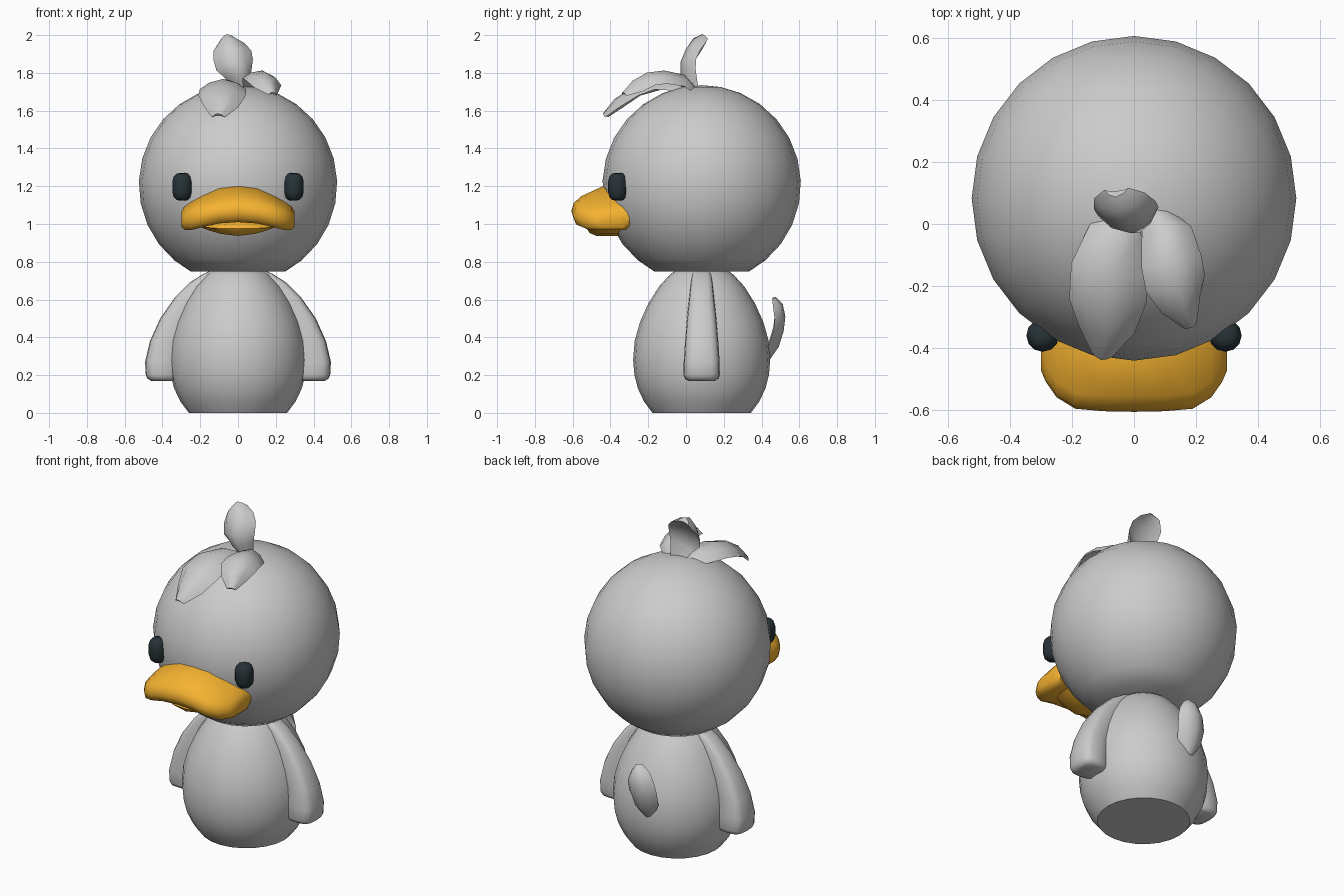
import bpy, bmesh, math
from mathutils import Vector as V

if "Cube" in bpy.data.objects:
    bpy.data.objects.remove(bpy.data.objects["Cube"])


def material(name, rgb):
    m = bpy.data.materials.new(name)
    m.diffuse_color = (*rgb, 1)
    m.use_nodes = True
    m.node_tree.nodes["Principled BSDF"].inputs["Base Color"].default_value = m.diffuse_color
    return m


YELLOW = material("beak_yellow", (0.92, 0.45, 0.03))
DARK = material("eye_dark", (0.02, 0.032, 0.037))


def loft(name, sections, mat=None, mirror=False, angle=45):
    """Skin equal-length closed sections and cap both ends."""
    bm = bmesh.new()
    rings = [[bm.verts.new(p) for p in s] for s in sections]
    n = len(rings[0])
    for a, b in zip(rings, rings[1:]):
        for i in range(n):
            j = (i + 1) % n
            bm.faces.new((a[i], a[j], b[j], b[i]))
    bm.faces.new(rings[0])
    bm.faces.new(rings[-1])
    bmesh.ops.remove_doubles(bm, verts=bm.verts, dist=0.0005)
    bmesh.ops.recalc_face_normals(bm, faces=bm.faces)
    me = bpy.data.meshes.new(name)
    bm.to_mesh(me)
    bm.free()
    ob = bpy.data.objects.new(name, me)
    bpy.context.collection.objects.link(ob)
    if mat:
        me.materials.append(mat)
    if mirror:
        ob.modifiers.new("mirror", 'MIRROR')
    bpy.ops.object.select_all(action='DESELECT')
    ob.select_set(True)
    bpy.context.view_layer.objects.active = ob
    bpy.ops.object.shade_smooth_by_angle(angle=math.radians(angle))
    return ob


def circle(x, y, z, r, n=24):
    return [V((x + r * math.sin(i * math.tau / n), y + r * math.cos(i * math.tau / n), z))
            for i in range(n)]


CY = 0.083  # shared axis of head and body

# Head: sphere cut flat underneath
lats = [-61.3] + list(range(-50, 80, 13)) + [79, 89.9]
loft("head", [circle(0, CY, 1.21 + 0.525 * math.sin(math.radians(a)),
                     0.525 * math.cos(math.radians(a))) for a in lats])

# Body: egg with flat base
profile = [(0, .26), (.06, .305), (.13, .338), (.2, .356), (.28, .363), (.38, .355), (.48, .327),
           (.58, .282), (.67, .225), (.73, .17), (.76, .13)]
loft("body", [circle(0, CY, z, r) for z, r in profile])

# Arms: flattened rounded sections hugging the body
arm = []
for z, x0, x1, h in [(.755, .05, .14, .04), (.735, .07, .185, .05), (.69, .11, .255, .058),
                     (.61, .17, .335, .066), (.5, .23, .412, .078), (.38, .29, .466, .088),
                     (.27, .31, .492, .095), (.2, .32, .488, .096), (.18, .325, .478, .088),
                     (.17, .335, .46, .07)]:
    ring = []
    for i in range(16):
        c, s = math.cos(i * math.tau / 16), math.sin(i * math.tau / 16)
        ring.append(V(((x0 + x1) / 2 + (x1 - x0) / 2 * math.copysign(abs(c) ** .6, c),
                       CY + h * math.copysign(abs(s) ** .6, s), z)))
    arm.append(ring)
loft("arms", arm, mirror=True, angle=60)

# Eyes: rounded upright pebbles
eye = [(-.073, .012), (-.07, .03), (-.055, .045), (-.028, .053), (.028, .053), (.055, .045),
       (.07, .03), (.073, .012)]
loft("eyes", [circle(.295, -.36, 1.197 + z, r, 12) for z, r in eye], DARK, mirror=True, angle=60)


# Beak halves: side-profile sections swept across x
def bill(name, rows):
    def section(x, top, tf, bot, yf, yt, yb):
        pts = [(yt + .08, top - .01), (yt, top), (yf + .05, tf + (top - tf) * .4),
               (yf + .012, tf), (yf, tf * .6 + bot * .4), (yf + .015, bot + .015),
               (yf + .05, bot), (yb - .02, bot), (yb, bot + .02)]
        return [V((x, y, z)) for y, z in pts]
    full = [(-r[0], *r[1:]) for r in reversed(rows[1:])] + rows
    loft(name, [section(*r) for r in full], YELLOW, angle=50)


bill("upper_beak", [
    (0, 1.2, 1.11, 1.01, -.607, -.44, -.33), (.1, 1.188, 1.10, 1.003, -.605, -.43, -.33),
    (.19, 1.148, 1.083, .983, -.597, -.40, -.31), (.25, 1.115, 1.065, .967, -.56, -.37, -.3),
    (.285, 1.09, 1.05, .97, -.51, -.35, -.3), (.3, 1.065, 1.035, .985, -.475, -.36, -.315)])
bill("lower_beak", [
    (0, 1.03, 1.0, .937, -.525, -.45, -.34), (.09, 1.02, .995, .948, -.515, -.44, -.33),
    (.15, 1.01, .99, .965, -.485, -.42, -.32), (.19, 1.0, .99, .98, -.45, -.40, -.31)])


# Feathers: curved leaves with a crescent cross-section
def feather(name, rows, up, thick=.028, hollow=-.006):
    pts = [V(r[:3]) for r in rows]
    out = []
    for i, p in enumerate(pts):
        t = (pts[min(i + 1, len(pts) - 1)] - pts[max(i - 1, 0)]).normalized()
        side = t.cross(V(up)).normalized()
        nrm = side.cross(t)
        w = rows[i][3]
        k = min(1, w / .07)
        us = [-1, -.6, 0, .6, 1]
        ring = [p + side * w * u + nrm * k * (thick * (1 - u * u) - thick * u * u) for u in us]
        ring += [p + side * w * u + nrm * k * (hollow * (1 - u * u) - thick * u * u)
                 for u in (.6, 0, -.6)]
        out.append(ring)
    loft(name, out, angle=55)


feather("hair_upright", [(.03, .045, 1.70, .035), (.01, .005, 1.79, .075), (-.015, .005, 1.85, .102),
                         (-.03, .03, 1.91, .104), (-.05, .065, 1.96, .085),
                         (-.058, .1, 1.99, .04)], (0, -1, .5), thick=.035, hollow=-.015)
feather("hair_front", [(.02, .05, 1.70, .04), (-.05, -.04, 1.735, .1), (-.08, -.15, 1.74, .125),
                       (-.085, -.26, 1.705, .125), (-.09, -.36, 1.64, .09),
                       (-.105, -.43, 1.575, .035)], (0, 0, 1))
feather("hair_side", [(.06, .05, 1.70, .04), (.105, -.02, 1.765, .085), (.125, -.12, 1.785, .1),
                      (.14, -.2, 1.775, .1), (.16, -.27, 1.735, .07),
                      (.185, -.33, 1.69, .025)], (.15, 0, 1))

# Tail: same leaf curling up from the back
feather("tail", [(-.04, .43, .29, .04), (-.035, .465, .36, .085), (-.03, .49, .44, .095),
                 (-.02, .498, .51, .09), (-.01, .487, .57, .065), (0, .466, .608, .025)],
        (0, 1, 0), thick=.028, hollow=-.012)
